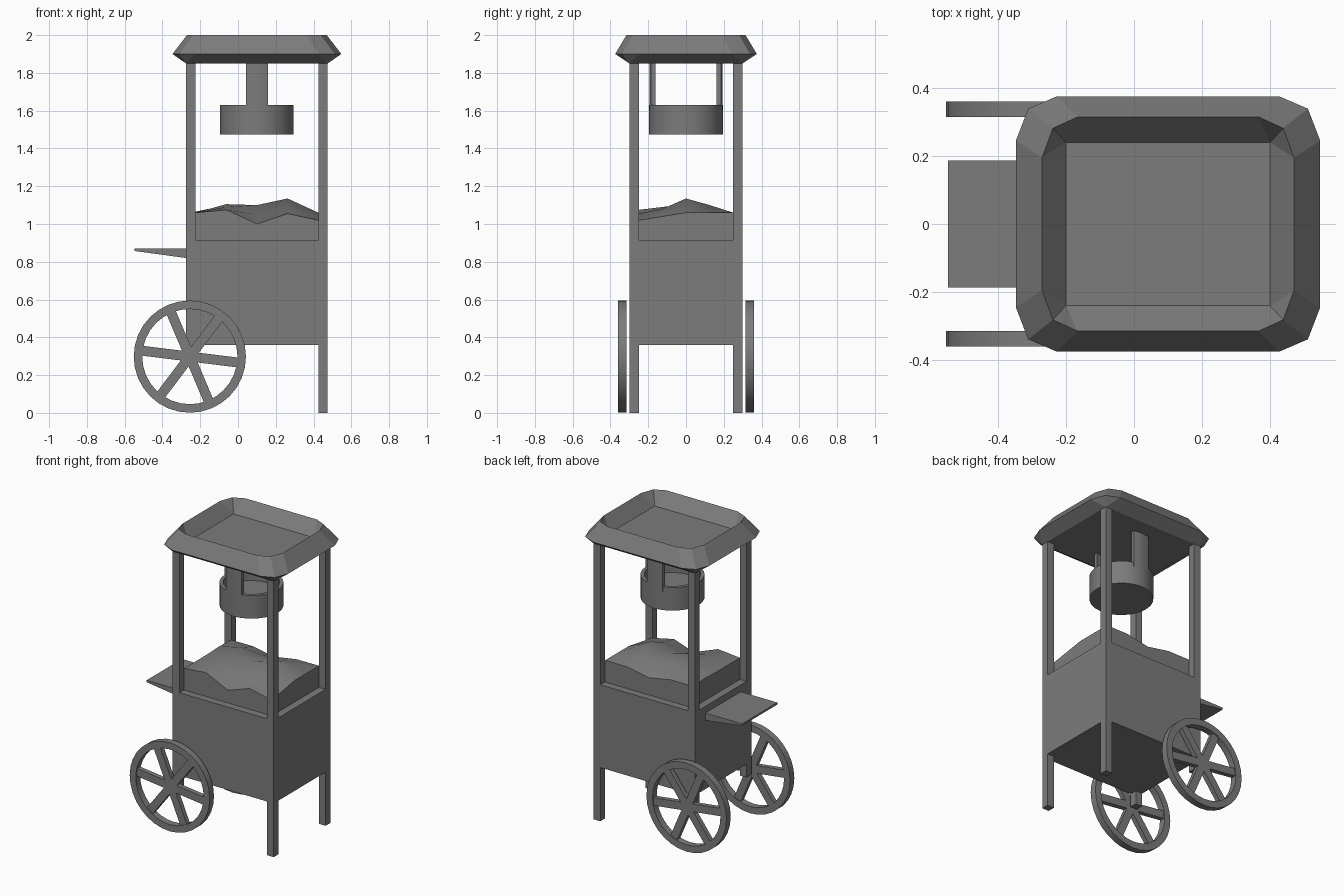
import bpy, bmesh, math
from mathutils import Vector, Matrix

default = bpy.data.objects.get("Cube")
if default:
    bpy.data.objects.remove(default, do_unlink=True)

GREY = (0.2, 0.2, 0.2, 1)
mat = bpy.data.materials.new("plain grey")
mat.use_nodes = True
mat.diffuse_color = GREY
mat.node_tree.nodes["Principled BSDF"].inputs["Base Color"].default_value = GREY

X0, X1, Y = -0.275, 0.475, 0.30      # cabinet footprint
POST = 0.05
BASE, DECK, EAVE = 0.36, 0.915, 1.85


def finish(name, bm, smooth=None):
    bmesh.ops.remove_doubles(bm, verts=bm.verts, dist=1e-5)
    bmesh.ops.recalc_face_normals(bm, faces=bm.faces)
    mesh = bpy.data.meshes.new(name)
    bm.to_mesh(mesh)
    bm.free()
    mesh.materials.append(mat)
    ob = bpy.data.objects.new(name, mesh)
    bpy.context.collection.objects.link(ob)
    if smooth:
        bpy.ops.object.select_all(action='DESELECT')
        ob.select_set(True)
        bpy.context.view_layer.objects.active = ob
        bpy.ops.object.shade_smooth_by_angle(angle=math.radians(smooth))
    return ob


def add_box(bm, lo, hi):
    lo, hi = Vector(lo), Vector(hi)
    m = Matrix.Translation((lo + hi) / 2) @ Matrix.Diagonal((*(hi - lo), 1))
    return bmesh.ops.create_cube(bm, size=1, matrix=m)["verts"]


def box(name, lo, hi):
    bm = bmesh.new()
    add_box(bm, lo, hi)
    return finish(name, bm)


def bridge(bm, rings, closed=False):
    """Quads between successive rings of points."""
    vs = [[bm.verts.new(p) for p in r] for r in rings]
    n = len(vs[0])
    pairs = list(zip(vs, vs[1:])) + ([(vs[-1], vs[0])] if closed else [])
    for a, b in pairs:
        for i in range(n):
            j = (i + 1) % n
            bm.faces.new((a[i], a[j], b[j], b[i]))
    return vs


def lathe(name, profile, segs, matrix, closed):
    bm = bmesh.new()
    rings = [[matrix @ Vector((r * math.cos(t), r * math.sin(t), h))
              for t in (math.tau * i / segs for i in range(segs))]
             for r, h in profile]
    vs = bridge(bm, rings, closed)
    if not closed:
        bm.faces.new(vs[0])
        bm.faces.new(vs[-1])
    return finish(name, bm, 35)


# Cabinet
box("cabinet", (X0, -Y, BASE), (X1, Y, DECK))

# Corner posts above the cabinet and legs below; the wheel-side legs are stubs
for side, x, foot in (("right", X0, 0.27), ("left", X1 - POST, 0)):
    for end, y in (("front", -Y), ("back", Y - POST)):
        box(f"{end}_{side}_post", (x, y, DECK), (x + POST, y + POST, EAVE))
        box(f"{end}_{side}_leg", (x, y, foot), (x + POST, y + POST, BASE))

# Push shelf, tapering on its underside
bm = bmesh.new()
for v in add_box(bm, (-0.547, -0.187, 0.82), (X0, 0.187, 0.87)):
    if v.co.x < -0.5 and v.co.z < 0.85:
        v.co.z = 0.857
finish("shelf", bm)


# Canopy: rings with cut corners, recessed on top
def canopy_ring(x0, x1, y, z, cx, cy):
    mid = (x0 + x1) / 2
    hx = (x1 - x0) / 2
    quarter = [(hx, y - cy), (hx - 0.3 * cx, y - 0.28 * cy), (hx - cx, y)]
    pts = []
    for sx, sy in ((1, 1), (-1, 1), (-1, -1), (1, -1)):
        q = quarter if sx * sy > 0 else quarter[::-1]
        pts += [(mid + sx * px, sy * py, z) for px, py in q]
    return pts


bm = bmesh.new()
rings = bridge(bm, [
    canopy_ring(X0, X1, Y, EAVE, 0, 0),
    canopy_ring(-0.347, 0.547, 0.375, 1.9, 0.12, 0.13),
    canopy_ring(-0.27, 0.47, 0.315, 2.0, 0.105, 0.12),
    canopy_ring(-0.2, 0.4, 0.24, 1.915, 0, 0)])
for ring in (rings[0], rings[-1]):
    bm.faces.new([ring[i] for i in (0, 3, 6, 9)])
bmesh.ops.dissolve_degenerate(bm, dist=1e-5, edges=bm.edges)
finish("canopy", bm)

# Kettle: open pot hung from two straps
lathe("kettle", [(0.195, 1.475), (0.195, 1.63), (0.172, 1.63), (0.172, 1.56)],
      24, Matrix.Translation((0.1, 0, 0)), False)
for end, s in (("front", -1), ("back", 1)):
    bm = bmesh.new()
    ring = [(0.1 + r * math.sin(a), s * r * math.cos(a))
            for r, angles in ((0.195, (-0.3, -0.1, 0.1, 0.3)), (0.172, (0.34, 0.11, -0.11, -0.34)))
            for a in angles]
    caps = bridge(bm, [[(x, y, z) for x, y in ring] for z in (1.6, EAVE)])
    for c in caps:
        bm.faces.new(c)
    finish(f"{end}_kettle_strap", bm, 35)

# Heaped filling: height rows from front to back
HEAP = ((1.06, 1.075, 1.00, 1.055, 1.02),
        (1.06, 1.09, 1.05, 1.08, 1.04),
        (1.06, 1.105, 1.10, 1.135, 1.06),
        (1.065, 1.10, 1.09, 1.10, 1.06),
        (1.06, 1.06, 1.03, 1.06, 1.06))
bm = bmesh.new()
grid = [[bm.verts.new((-0.225 + 0.1625 * i, -0.25 + 0.125 * j, h))
         for i, h in enumerate(row)] for j, row in enumerate(HEAP)]
for j in range(4):
    for i in range(4):
        bm.faces.new((grid[j][i], grid[j][i + 1], grid[j + 1][i + 1], grid[j + 1][i]))
rim = [e for e in bm.edges if e.is_boundary]
skirt = bmesh.ops.extrude_edge_only(bm, edges=rim)["geom"]
for v in skirt:
    if isinstance(v, bmesh.types.BMVert):
        v.co.z = DECK
finish("heaped_filling", bm, 40)

# Spoked wheels
for end, s in (("front", -1), ("back", 1)):
    centre = Matrix.Translation((-0.255, s * 0.337, 0.298))
    lathe(f"{end}_wheel_rim",
          [(0.297, -0.0225), (0.297, 0.0225), (0.252, 0.0225), (0.252, -0.0225)],
          32, centre @ Matrix.Rotation(math.pi / 2, 4, 'X'), True)
    bm = bmesh.new()
    for k in range(3):
        verts = add_box(bm, (-0.258, -0.016, -0.026), (0.258, 0.016, 0.026))
        turn = Matrix.Rotation(math.radians(7 + 60 * k), 4, 'Y')
        bmesh.ops.transform(bm, matrix=centre @ turn, verts=verts)
    finish(f"{end}_wheel_spokes", bm)
